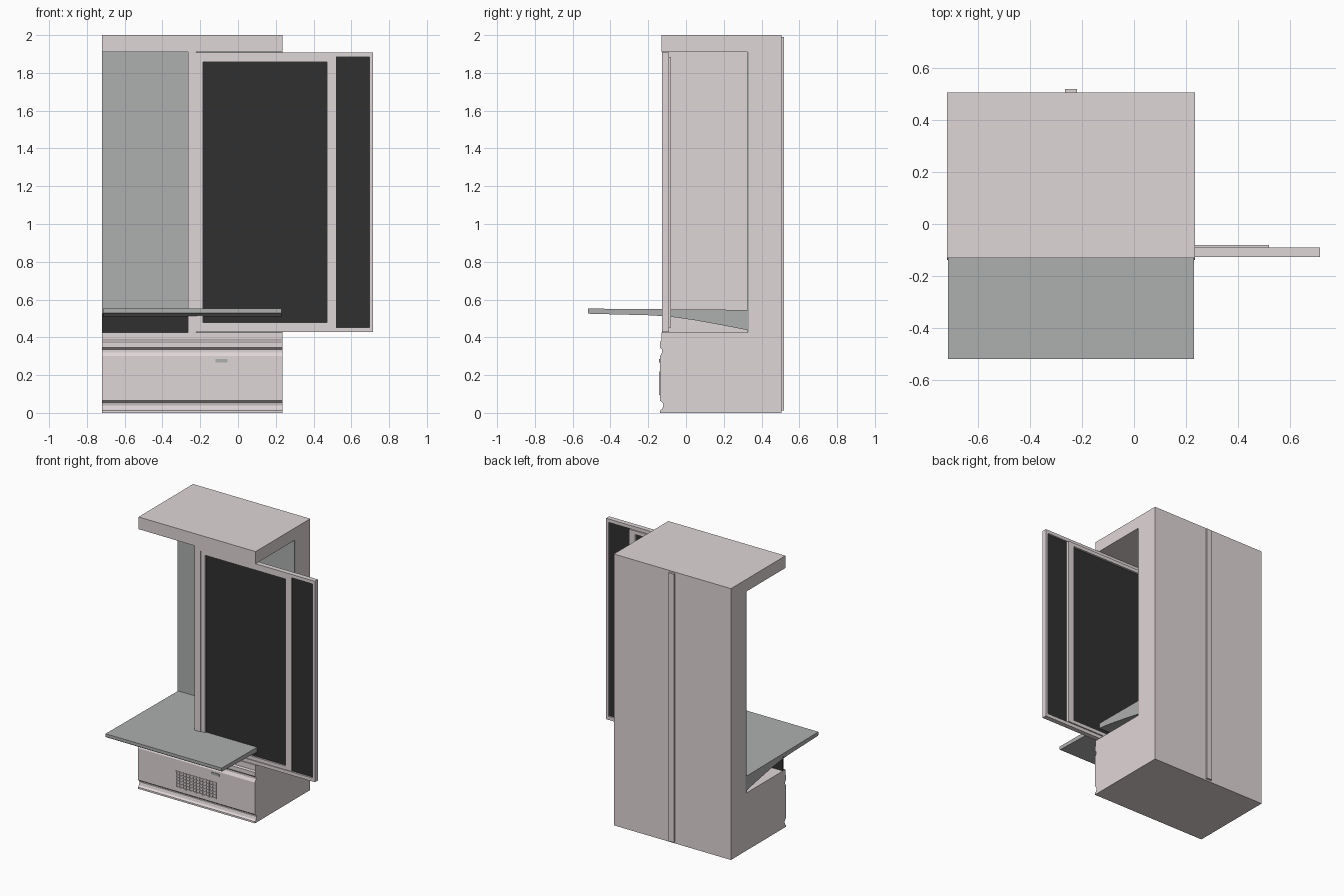
import bpy, bmesh

if "Cube" in bpy.data.objects:
    bpy.data.objects.remove(bpy.data.objects["Cube"])

def material(name, rgb):
    m = bpy.data.materials.new(name)
    m.diffuse_color = (*rgb, 1)
    m.use_nodes = True
    m.node_tree.nodes["Principled BSDF"].inputs["Base Color"].default_value = m.diffuse_color
    return m

PALE = material("pale_enamel", (0.74, 0.67, 0.68))
GREY = material("grey_panel", (0.42, 0.43, 0.425))
DARK = material("dark_glass", (0.03, 0.03, 0.03))

def finish(name, bm, mat):
    bmesh.ops.recalc_face_normals(bm, faces=bm.faces)
    me = bpy.data.meshes.new(name)
    bm.to_mesh(me)
    bm.free()
    me.materials.append(mat)
    ob = bpy.data.objects.new(name, me)
    bpy.context.collection.objects.link(ob)
    return ob

def add_box(bm, x, y, z):
    vs = bmesh.ops.create_cube(bm, size=1)["verts"]
    for v in vs:
        v.co = [r[0] + (c + 0.5) * (r[1] - r[0]) for c, r in zip(v.co, (x, y, z))]

def boxes(name, ranges, mat):
    bm = bmesh.new()
    for r in ranges:
        add_box(bm, *r)
    return finish(name, bm, mat)

def extrude_profile(name, yz, x0, x1, mat):
    bm = bmesh.new()
    face = bm.faces.new([bm.verts.new((x0, y, z)) for y, z in yz])
    new = bmesh.ops.extrude_face_region(bm, geom=[face])["geom"]
    bmesh.ops.translate(bm, vec=(x1 - x0, 0, 0),
                        verts=[g for g in new if isinstance(g, bmesh.types.BMVert)])
    return finish(name, bm, mat)

def frame(name, x, y, z, left, right, rail, mat):
    # Rectangular frame from two stiles and two rails
    return boxes(name, [
        ((x[0], x[0] + left), y, z),
        ((x[1] - right, x[1]), y, z),
        ((x[0] + left, x[1] - right), y, (z[0], z[0] + rail)),
        ((x[0] + left, x[1] - right), y, (z[1] - rail, z[1]))], mat)

XL, XR = -0.72, 0.235

# C-shaped cabinet: top canopy, back wall and base with moulded front
extrude_profile("cabinet_body", [
    (-0.13, 2.0), (0.505, 2.0), (0.505, 0), (-0.138, 0), (-0.137, 0.012),
    (-0.125, 0.022), (-0.12, 0.04), (-0.124, 0.055), (-0.138, 0.065),
    (-0.138, 0.30), (-0.132, 0.31), (-0.126, 0.32), (-0.126, 0.335), (-0.138, 0.345),
    (-0.138, 0.375), (-0.13, 0.385), (-0.13, 0.425), (0.333, 0.425),
    (0.333, 1.91), (-0.13, 1.91)], XL, XR, PALE)

# Inner lining, centre partition and strip up the back
boxes("back_lining", [((XL, XR), (0.325, 0.333), (0.425, 1.91))], GREY)
boxes("centre_partition", [((-0.265, -0.222), (-0.127, 0.327), (0.425, 1.91))], PALE)
boxes("back_strip", [((-0.265, -0.22), (0.5, 0.52), (0.012, 1.99))], PALE)

# Dark low panel under the shelf
boxes("lower_dark_panel", [((XL + 0.002, -0.262), (-0.11, -0.10), (0.42, 0.525))], DARK)

# Shelf: flat front plate with tapered curved underside
extrude_profile("shelf", [
    (-0.52, 0.552), (-0.125, 0.549), (0.33, 0.545), (0.33, 0.437), (0.24, 0.455),
    (0.15, 0.472), (0.05, 0.490), (-0.03, 0.502), (-0.10, 0.511),
    (-0.20, 0.517), (-0.36, 0.521), (-0.515, 0.525), (-0.52, 0.53)], XL + 0.004, XR - 0.004, GREY)

# Outer door frame, with fixed pane on the right
frame("outer_door_frame", (-0.238, 0.715), (-0.126, -0.09), (0.427, 1.908),
      0.022, 0.02, 0.025, PALE)
boxes("fixed_pane", [((0.49, 0.70), (-0.113, -0.103), (0.445, 1.89))], DARK)

# Sliding door and its pane
frame("sliding_door_frame", (-0.217, 0.52), (-0.12, -0.08), (0.452, 1.883),
      0.032, 0.05, 0.026, PALE)
boxes("sliding_pane", [((-0.20, 0.49), (-0.108, -0.095), (0.465, 1.87))], DARK)

# Ventilation grille wires on the base
cols, rows = 13, 6
gx, gz = (-0.405, -0.083), (0.10, 0.212)
wires = []
for i in range(cols):
    x = gx[0] + (gx[1] - gx[0]) * i / (cols - 1)
    wires.append(((x - 0.003, x + 0.003), (-0.144, -0.136), (gz[0] - 0.005, gz[1] + 0.006)))
for j in range(rows):
    z = gz[0] + (gz[1] - gz[0]) * j / (rows - 1)
    wires.append(((gx[0] - 0.004, gx[1] + 0.004), (-0.143, -0.136), (z - 0.003, z + 0.003)))
boxes("vent_grille", wires, PALE)

# Small badge plate, blank
boxes("front_plate", [((-0.12, -0.055), (-0.142, -0.136), (0.268, 0.284))], GREY)
